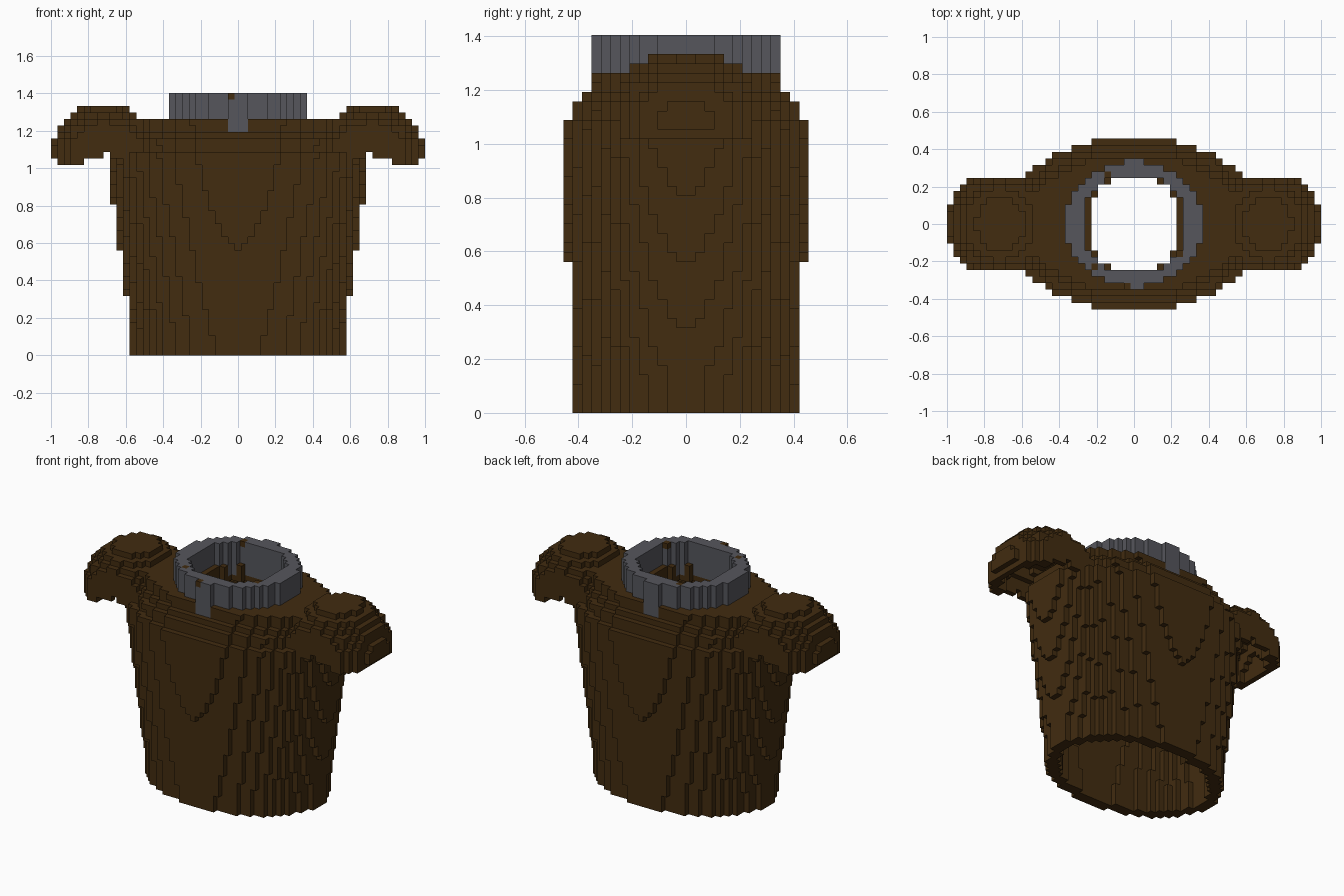
import bpy, bmesh
from mathutils import Vector

old = bpy.data.objects.get("Cube")
if old:
    bpy.data.objects.remove(old, do_unlink=True)

U = 2 / 57            # edge of one block
TOP = 36              # block layer where the torso ends


def material(name, colour):
    m = bpy.data.materials.new(name)
    m.use_nodes = True
    m.diffuse_color = (*colour, 1)
    m.node_tree.nodes["Principled BSDF"].inputs["Base Color"].default_value = (*colour, 1)
    return m


leather = material("dark brown leather", (0.054, 0.025, 0.005))
metal = material("grey metal", (0.092, 0.093, 0.107))


def in_oval(x, y, a, b, power=2):
    return abs(x / a) ** power + abs(y / b) ** power <= 1


def torso_radii(k):
    # the torso widens upward, then steps in at the shoulders
    z = (k + 0.5) * U
    a = min(max(17 + (z - 0.32) * 4.1, 16.2), 19.9)
    b = max(12.5 + (z - 0.57) * 1.4, 11.8)
    step = 0 if k < 31 else 1 if k < 33 else 2 if k < 34 else 3
    return a - step, b - step


def in_torso_hollow(x, y, k):
    if k < 33:
        a, b = torso_radii(k)
        return in_oval(x, y, a - 2, b - 2)
    return k < TOP and in_oval(x, y, 6.6, 7.45, 2.4)


def in_torso(x, y, k):
    return k < TOP and in_oval(x, y, *torso_radii(k))


def in_collar(x, y, k):
    return k >= 34 and in_oval(x, y, 10.4, 9.6) and not in_oval(x, y, 7.6, 7.45, 2.4)


def in_pad(x, y, k):
    # hollow dome, open below, with a lower outer rim
    x = abs(x)
    if x < 16 or abs(y) > 7 or k > 37 or k < 29 or (k == 29 and not 24 <= x <= 27):
        return False
    d = (x - 20.25) ** 2 + (y * 0.98) ** 2 + (k - 29.5) ** 2
    hollow = d < 41 or (k < 35 and abs(y) < 5 and x < 26 and d < 44)
    return d <= 72 and not hollow


def part_at(x, y, k):
    if in_collar(x, y, k):
        return "collar"
    if in_torso_hollow(x, y, k):
        return None
    if in_torso(x, y, k):
        return "torso"
    if in_pad(x, y, k):
        return "left_shoulder_pad" if x > 0 else "right_shoulder_pad"
    return None


# Sort every block into its part
cells = {}
for i in range(-28, 29):
    for j in range(-13, 13):
        for k in range(40):
            part = part_at(i, j + 0.5, k)
            if part:
                cells[i, j, k] = part

# Small brown flecks on the collar
flecks = {(-1, -10, 39), (-4, 7, 39), (-6, -7, 39), (7, -5, 39)}


def build_part(name, mats):
    bm = bmesh.new()
    verts = {}

    def corner(p):
        key = tuple(round(c * 2) for c in p)
        if key not in verts:
            verts[key] = bm.verts.new(p * U)
        return verts[key]

    for cell, part in cells.items():
        if part != name:
            continue
        i, j, k = cell
        centre = Vector((i, j + 0.5, k + 0.5))
        for axis in range(3):
            for sign in (-1, 1):
                near = list(cell)
                near[axis] += sign
                if tuple(near) in cells:
                    continue
                n, u, v = Vector(), Vector(), Vector()
                n[axis] = sign / 2
                u[(axis + 1) % 3] = 0.5
                v[(axis + 2) % 3] = sign / 2
                c = centre + n
                face = bm.faces.new([corner(c - u - v), corner(c + u - v),
                                     corner(c + u + v), corner(c - u + v)])
                face.material_index = 1 if cell in flecks and len(mats) > 1 else 0
    mesh = bpy.data.meshes.new(name)
    bm.to_mesh(mesh)
    bm.free()
    for m in mats:
        mesh.materials.append(m)
    bpy.context.collection.objects.link(bpy.data.objects.new(name, mesh))


build_part("torso", [leather])
build_part("collar", [metal, leather])
for side in ("left", "right"):
    build_part(side + "_shoulder_pad", [leather])
